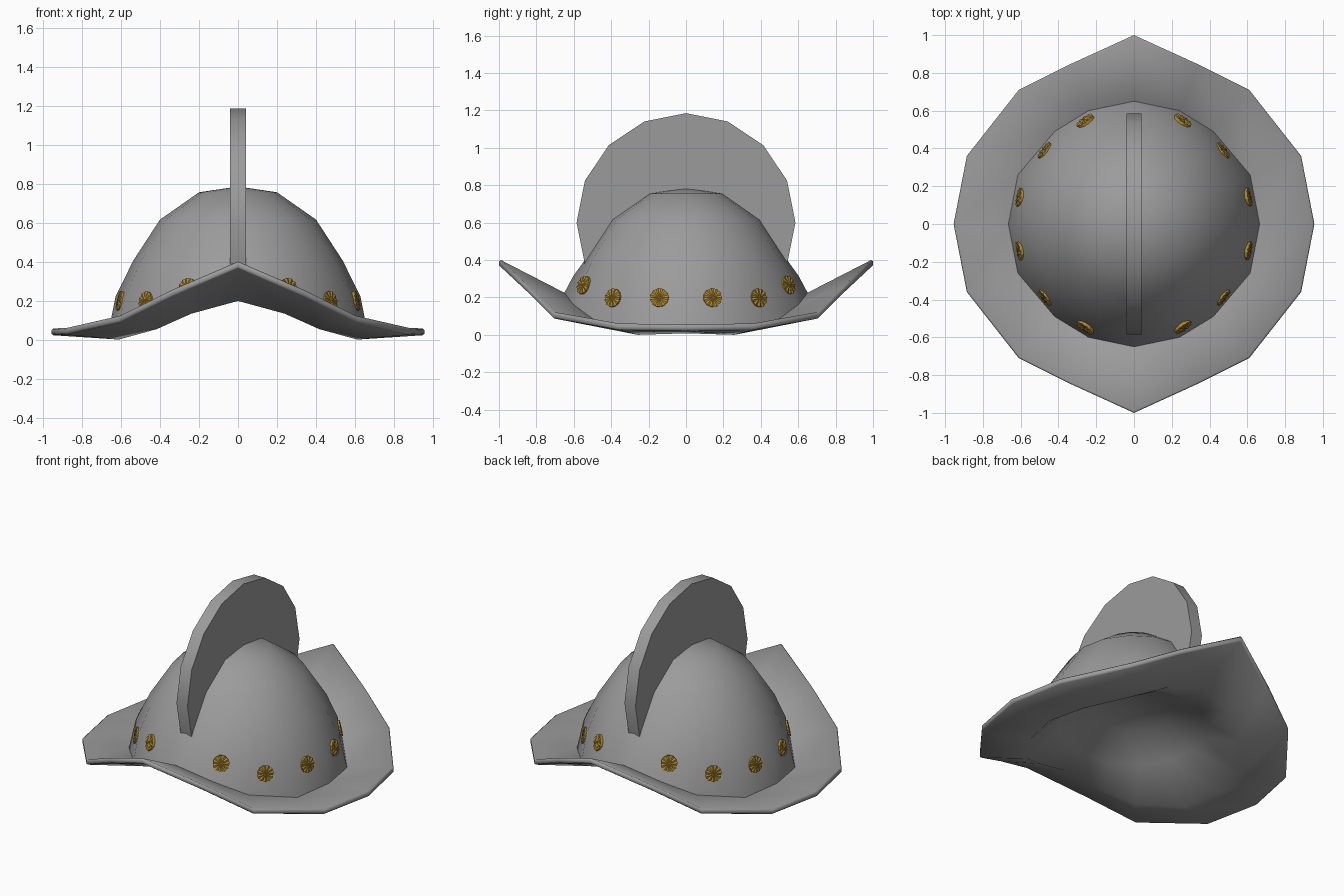
import bpy, bmesh, math
from mathutils import Vector
from mathutils.bvhtree import BVHTree

cube = bpy.data.objects.get("Cube")
if cube:
    bpy.data.objects.remove(cube)

SEGMENTS = 16


def material(name, colour):
    mat = bpy.data.materials.new(name)
    mat.use_nodes = True
    mat.diffuse_color = (*colour, 1)
    mat.node_tree.nodes["Principled BSDF"].inputs["Base Color"].default_value = (*colour, 1)
    return mat


steel = material("grey steel", (0.33, 0.33, 0.33))
brass = material("dark brass", (0.45, 0.27, 0.03))


def add_object(name, bm, mat):
    bmesh.ops.recalc_face_normals(bm, faces=bm.faces)
    mesh = bpy.data.meshes.new(name)
    bm.to_mesh(mesh)
    bm.free()
    mesh.materials.append(mat)
    obj = bpy.data.objects.new(name, mesh)
    bpy.context.collection.objects.link(obj)
    return obj


def mirrored_ring(quarter):
    """Expand a side-to-front quarter of five points to a full ring."""
    ring = []
    for i in range(SEGMENTS):
        k = i % 8
        x, y, z = quarter[k if k <= 4 else 8 - k]
        ring.append(Vector((x if i <= 4 or i >= 12 else -x, y if i <= 8 else -y, z)))
    return ring


def circle(r, z):
    return [Vector((r * math.cos(a), r * math.sin(a), z))
            for a in (math.tau * i / SEGMENTS for i in range(SEGMENTS))]


def change(ring, sx, sy, dz):
    return [Vector((p.x * sx, p.y * sy, p.z + dz)) for p in ring]


# Helmet shell: rings run from the crown out to the rim and back underneath
base = mirrored_ring([(0.665, 0, 0.035), (0.615, 0.26, 0.027), (0.42, 0.49, 0.08),
                      (0.24, 0.6, 0.16), (0, 0.65, 0.225)])
edge = mirrored_ring([(0.955, 0, 0.057), (0.885, 0.36, 0.06), (0.61, 0.71, 0.122),
                      (0.34, 0.845, 0.255), (0, 1, 0.4)])
dome = [circle(0.2, 0.755), circle(0.4, 0.615), circle(0.537, 0.405)]
dome.append(change([(a + b) / 2 for a, b in zip(dome[-1], base)], 1.045, 1.015, 0))
rim = [change(edge, s, s, dz) for s, dz in ((0.99, 0), (1, -0.007), (1, -0.028), (0.99, -0.035))]
lining = [change(base, 0.995, 0.995, -0.027), circle(0.45, 0.21), circle(0.23, 0.32)]
rings = dome + [base] + rim + lining

bm = bmesh.new()
loops = [[bm.verts.new(p) for p in ring] for ring in rings]
for a, b in zip(loops, loops[1:]):
    for i in range(SEGMENTS):
        j = (i + 1) % SEGMENTS
        bm.faces.new((a[i], a[j], b[j], b[i]))
for loop, z in ((loops[0], 0.785), (loops[-1], 0.36)):
    pole = bm.verts.new((0, 0, z))
    for i in range(SEGMENTS):
        bm.faces.new((pole, loop[i], loop[(i + 1) % SEGMENTS]))
for face in bm.faces:
    face.smooth = True
# Sharp crease where the dome meets the top of the brim
seam = loops[len(dome)]
for i in range(SEGMENTS):
    bm.edges.get((seam[i], seam[(i + 1) % SEGMENTS])).smooth = False
bm.normal_update()
surface = BVHTree.FromBMesh(bm)
add_object("helmet_shell", bm, steel)

# Crest: a flat crescent whose inner edge is sunk just below the dome
bm = bmesh.new()
outer = []
for i in range(-1, 10):
    a = math.tau * i / 16
    outer.append((0.585 * math.cos(a), 0.6 + 0.585 * math.sin(a)))
inner = [(0.525, 0.4), (0.392, 0.607), (0.195, 0.745), (0, 0.772)]
inner += [(-y, z) for y, z in reversed(inner[:-1])]
path = outer + inner[::-1]
face = bm.faces.new([bm.verts.new((-0.04, y, z)) for y, z in path])
solid = bmesh.ops.extrude_face_region(bm, geom=[face])
bmesh.ops.translate(bm, vec=(0.08, 0, 0),
                    verts=[v for v in solid["geom"] if isinstance(v, bmesh.types.BMVert)])
bmesh.ops.recalc_face_normals(bm, faces=bm.faces)
# Smooth along the outline, sharp at the flat sides and the ends
for face in bm.faces:
    face.smooth = True
for e in bm.edges:
    e.smooth = e.calc_face_angle() < math.radians(40)
add_object("crest", bm, steel)


# Rosettes: shallow fluted discs set on the dome, facing along its surface
def rosette(name, x, y, z, petals=11):
    start = Vector((2 * x, 2 * y, z))
    spot, normal, _, _ = surface.ray_cast(start, Vector((-x, -y, 0)).normalized())
    if normal.dot(Vector((x, y, 0))) < 0:
        normal = -normal
    bm = bmesh.new()
    top, foot = [], []
    for i in range(petals * 2):
        a = math.pi * i / petals
        r, h = (0.051, 0.012) if i % 2 == 0 else (0.049, 0.006)
        top.append(bm.verts.new((r * math.cos(a), r * math.sin(a), h)))
        foot.append(bm.verts.new((r * math.cos(a), r * math.sin(a), -0.008)))
    centre = bm.verts.new((0, 0, 0.013))
    for i in range(petals * 2):
        j = (i + 1) % (petals * 2)
        bm.faces.new((centre, top[i], top[j]))
        bm.faces.new((top[i], foot[i], foot[j], top[j]))
    bm.faces.new(foot)
    obj = add_object(name, bm, brass)
    obj.location = spot
    obj.rotation_mode = "QUATERNION"
    obj.rotation_quaternion = normal.to_track_quat("Z", "Y")


for place, x, y, z in (("side", 0.605, 0.142, 0.198), ("middle", 0.485, 0.4, 0.197),
                       ("end", 0.265, 0.56, 0.265)):
    for side, sx in (("left", 1), ("right", -1)):
        for end, sy in (("back", 1), ("front", -1)):
            rosette(f"rosette_{place}_{side}_{end}", sx * x, sy * y, z)
